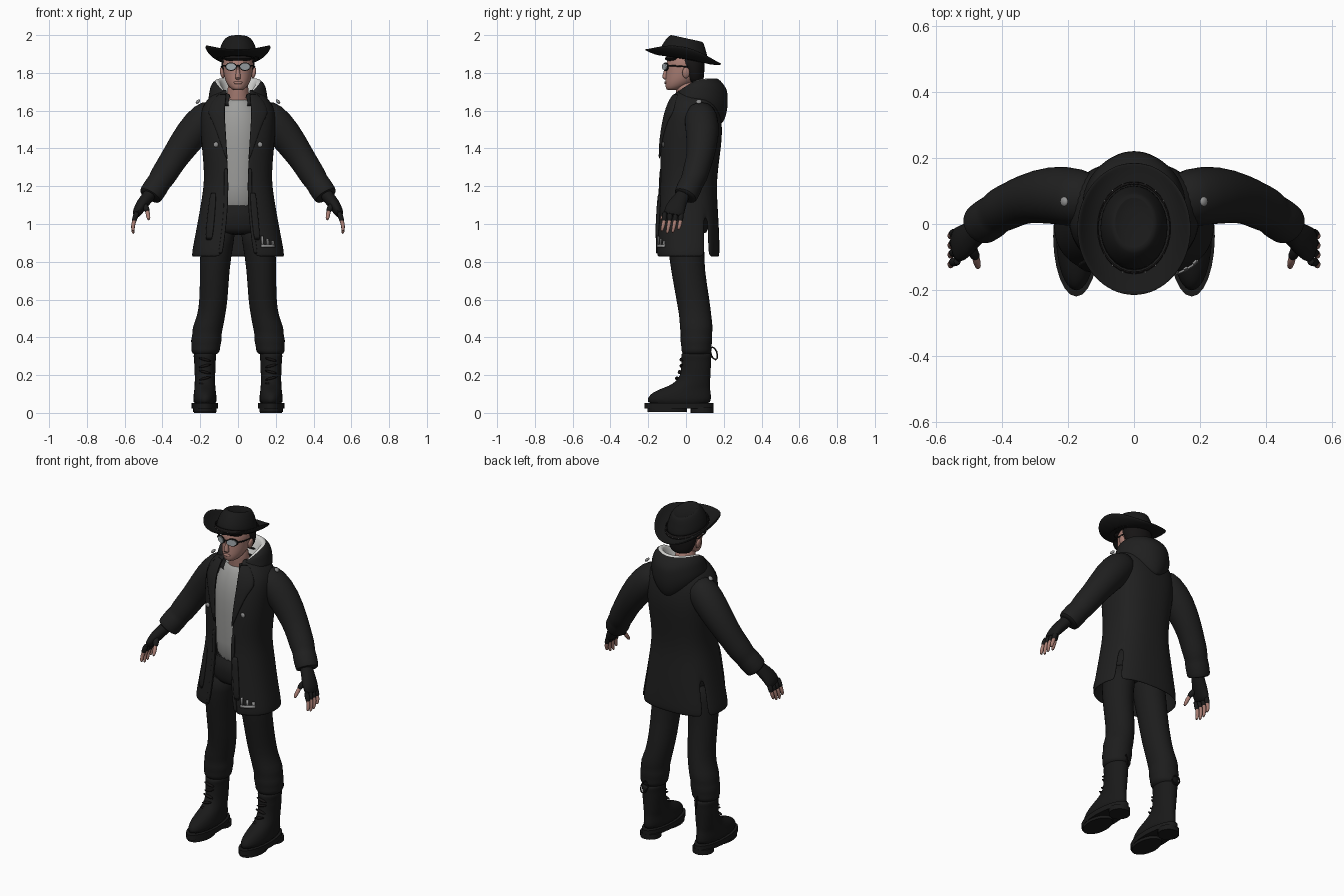
import bpy, bmesh
from math import sin, cos, pi, radians
from mathutils import Vector, Matrix

cube = bpy.data.objects.get("Cube")
if cube:
    bpy.data.objects.remove(cube, do_unlink=True)


def material(name, r, g, b):
    m = bpy.data.materials.new(name)
    m.use_nodes = True
    m.diffuse_color = (r, g, b, 1)
    bsdf = next(n for n in m.node_tree.nodes if n.type == 'BSDF_PRINCIPLED')
    bsdf.inputs["Base Color"].default_value = (r, g, b, 1)
    return m


COAT = material("coat black", .014, .014, .014)
CLOTH = material("trouser black", .012, .012, .012)
LEATHER = material("leather black", .010, .010, .010)
HAIR = material("hair black", .008, .007, .007)
SHIRT = material("shirt grey", .34, .34, .33)
FLEECE = material("fleece white", .68, .68, .66)
SKIN = material("skin", .40, .21, .175)
LENS = material("lens grey", .38, .42, .44)
METAL = material("metal grey", .28, .28, .28)


def finish(name, bm, mats, sub=0, thick=0):
    bmesh.ops.recalc_face_normals(bm, faces=bm.faces)
    for f in bm.faces:
        f.smooth = True
    me = bpy.data.meshes.new(name)
    bm.to_mesh(me)
    bm.free()
    for m in mats:
        me.materials.append(m)
    ob = bpy.data.objects.new(name, me)
    bpy.context.collection.objects.link(ob)
    if thick:
        mod = ob.modifiers.new("Thickness", 'SOLIDIFY')
        mod.thickness, mod.offset = thick, 0
    if sub:
        mod = ob.modifiers.new("Smooth", 'SUBSURF')
        mod.levels = mod.render_levels = sub
    return ob


def loft(name, rings, mats, closed=True, caps=True, sub=1, thick=0, pick=None):
    """Skin a list of point rings; pick(i, j) gives a material index, or None for a hole."""
    bm = bmesh.new()
    rows = [[bm.verts.new(p) for p in r] for r in rings]
    n = len(rows[0])
    for i in range(len(rows) - 1):
        for j in range(n if closed else n - 1):
            k = (j + 1) % n
            index = pick(i, j) if pick else 0
            if index is not None:
                f = bm.faces.new((rows[i][j], rows[i][k], rows[i + 1][k], rows[i + 1][j]))
                f.material_index = index
    if closed and caps:
        bm.faces.new(rows[0])
        bm.faces.new(rows[-1])
    return finish(name, bm, mats, sub, thick)


def ring(x, y, z, rx, ry, n=16):
    return [(x + rx * cos(2 * pi * k / n), y + ry * sin(2 * pi * k / n), z) for k in range(n)]


def tube(name, path, mat, s=1, n=12, sub=1):
    """Path of (x, y, z, radius along y, radius across)."""
    pts = [Vector((s * p[0], p[1], p[2])) for p in path]
    rings = []
    for i, p in enumerate(pts):
        t = (pts[min(i + 1, len(pts) - 1)] - pts[max(i - 1, 0)]).normalized()
        u = (Vector((0, 1, 0)) - t * t.y).normalized()
        v = t.cross(u)
        ru, rv = path[i][3], path[i][-1]
        rings.append([p + u * ru * cos(2 * pi * k / n) + v * rv * sin(2 * pi * k / n)
                      for k in range(n)])
    return loft(name, rings, [mat], sub=sub)


def ball(name, loc, size, mat, tilt=0, seg=16):
    bm = bmesh.new()
    mtx = Matrix.Translation(loc) @ Matrix.Rotation(tilt, 4, 'Y') @ Matrix.Diagonal((*size, 1))
    bmesh.ops.create_uvsphere(bm, u_segments=seg, v_segments=seg // 2, radius=1, matrix=mtx)
    return finish(name, bm, [mat])


# Coat body: height, half width, front y, back y, half opening
LEVELS = [(1.71, .085, -.045, .12, .06), (1.67, .15, -.08, .15, .068), (1.60, .195, -.105, .175, .072),
          (1.50, .192, -.125, .187, .07), (1.40, .184, -.137, .178, .06), (1.25, .170, -.132, .157, .05),
          (1.15, .182, -.137, .157, .05), (1.03, .203, -.145, .165, .058), (.92, .224, -.152, .17, .07),
          (.825, .242, -.157, .172, .085)]
POW = 2.5


def coat_ring(z, a, yf, yb, gap, n=33):
    t0 = pi * .5 - (pi * .5 - (gap / a) ** (POW / 2))
    pts = []
    for k in range(n):
        t = t0 + (2 * pi - 2 * t0) * k / (n - 1)
        sx, cy = sin(t), -cos(t)
        x = a * abs(sx) ** (2 / POW) * (1 if sx > 0 else -1)
        y = abs(cy) ** (2 / POW) * (1 if cy > 0 else -1)
        pts.append((x, (yf + yb) / 2 + (yb - yf) / 2 * y, z))
    return pts


def front(x, z, out=.01):
    """Point just outside the coat front at x, z."""
    for hi, lo in zip(LEVELS, LEVELS[1:]):
        if z >= lo[0]:
            break
    f = min(1, max(0, (hi[0] - z) / (hi[0] - lo[0])))
    a, yf, yb = (hi[i] + (lo[i] - hi[i]) * f for i in (1, 2, 3))
    bulge = (1 - min(1, abs(x) / a) ** POW) ** (1 / POW)
    return (x, (yf + yb) / 2 - (yb - yf) / 2 * bulge - out, z)


def patch(name, rows, mat, thick=.012, out=.01, sub=1):
    """Sheet on the coat front from rows of (z, x0, x1)."""
    rings = [[front(x0 + (x1 - x0) * k / 4, z, out) for k in range(5)] for z, x0, x1 in rows]
    return loft(name, rings, [mat], closed=False, sub=sub, thick=thick)


loft("coat_body", [coat_ring(*l) for l in LEVELS], [COAT], closed=False, sub=2, thick=.014,
     pick=lambda i, j: None if i >= 7 and j in (10, 21) else 0)
for s, side in ((1, "left"), (-1, "right")):
    patch(side + "_lapel", [(1.69, s * .06, s * .10), (1.64, s * .066, s * .145), (1.585, s * .07, s * .165),
                            (1.55, s * .068, s * .135), (1.45, s * .062, s * .10), (1.34, s * .055, s * .06)], COAT)
    ball(side + "_chest_button", front(s * .117, 1.42, .008), (.014, .007, .014), METAL)
    ball(side + "_shoulder_stud", (s * .212, .068, 1.648), (.015, .015, .008), METAL, s * radians(45))
    # Front placket
    patch(side + "_placket", [(z, s * g, s * (g + .022)) for z, g in
                              ((1.30, .053), (1.15, .05), (1.03, .058), (.92, .07), (.84, .083))], COAT, .01, .006)
patch("right_strap", [(1.17, -.145, -.115), (1.05, -.16, -.122), (.91, -.175, -.135)], COAT, .014, .013)
patch("left_strap", [(1.17, .062, .095), (1.05, .07, .105), (.91, .085, .12)], COAT, .014, .013)

# Hem buckle
for k in range(3):
    x = .122 + k * .028
    patch("buckle_prong", [(.935 - .012 * k, x, x + .011), (.88, x + .003, x + .014)], METAL, .006, .012, 0)
patch("buckle_bar", [(.892, .122, .194), (.876, .122, .194)], METAL, .006, .013, 0)

# Hood: angle from front, then radius and height of inside, rim, bulge and bottom edge
HOOD = [(28, .07, 1.66, .082, 1.67, .10, 1.655, .10, 1.62), (60, .07, 1.66, .095, 1.715, .135, 1.68, .14, 1.63),
        (95, .07, 1.67, .115, 1.765, .163, 1.70, .155, 1.63), (130, .08, 1.67, .13, 1.775, .18, 1.70, .17, 1.60),
        (160, .085, 1.67, .13, 1.775, .192, 1.69, .17, 1.55), (180, .085, 1.67, .13, 1.775, .197, 1.68, .172, 1.52)]
rings = []
for s, keys in ((1, HOOD), (-1, HOOD[-2::-1])):
    for deg, *k in keys:
        dx, dy = s * sin(radians(deg)), -cos(radians(deg))
        prof = [(k[0], k[1]), ((k[0] + k[2]) / 2 - .004, (k[1] + k[3]) / 2), (k[2] - .012, k[3] - .004),
                (k[2] + .012, k[3]), (k[4] - .008, k[5] + .04), (k[4], k[5]),
                ((k[4] + k[6]) / 2 + .012, (k[5] + k[7]) / 2), (k[6], k[7]), (k[6] - .03, k[7])]
        rings.append([(dx * r, .03 + dy * r, z) for r, z in prof])
loft("hood", rings, [COAT, FLEECE], closed=False, sub=2, pick=lambda i, j: 1 if j < 3 else 0)

# Shirt, pelvis, neck
loft("shirt", [ring(0, .03, z, a, b, 24) for z, a, b in
               ((1.04, .145, .125), (1.2, .14, .13), (1.4, .15, .14), (1.52, .15, .135),
                (1.60, .13, .115), (1.65, .085, .09), (1.665, .07, .075))], [SHIRT])
loft("pelvis", [ring(0, .01, z, a, b, 24) for z, a, b in
                ((1.12, .135, .11), (1.03, .16, .118), (.97, .165, .112), (.94, .12, .09))], [CLOTH])
loft("neck", [ring(0, y, z, a, b) for z, y, a, b in
              ((1.60, .03, .085, .08), (1.66, .02, .064, .066), (1.70, .005, .056, .06), (1.77, .0, .055, .06))], [SKIN])

# Head and face
loft("head", [ring(0, (f + b) / 2, z, a, (b - f) / 2, 20) for z, a, f, b in
              ((1.708, .022, -.10, -.05), (1.718, .042, -.108, -.01), (1.745, .062, -.112, .04),
               (1.775, .073, -.109, .07), (1.82, .08, -.105, .085), (1.87, .082, -.104, .088),
               (1.91, .06, -.08, .06))], [SKIN])
loft("nose", [ring(0, y, z, a, b, 8) for z, y, a, b in
              ((1.764, -.104, .012, .012), (1.774, -.112, .018, .018), (1.80, -.107, .011, .015),
               (1.84, -.10, .008, .01))], [SKIN])
ball("lips", (0, -.108, 1.748), (.024, .007, .008), SKIN)
loft("hair", [ring(0, y, z, a, b, 20) for z, y, a, b in
              ((1.745, .05, .05, .035), (1.765, .045, .07, .05), (1.81, .04, .086, .058),
               (1.85, .03, .09, .07), (1.89, .01, .085, .09))], [HAIR])
ball("fringe", (0, -.07, 1.876), (.078, .042, .016), HAIR)

# Glasses
for s, side in ((1, "left"), (-1, "right")):
    ball(side + "_ear", (s * .084, .0, 1.80), (.011, .02, .03), SKIN, s * .2)
    for part, y, r, m in (("_frame", -.110, .031, LEATHER), ("_lens", -.116, .026, LENS)):
        loft(side + part, [[(s * (.037 + r * cos(k * pi / 6)), y + yo + .012 * cos(k * pi / 6),
                             1.833 + (r - .008) * sin(k * pi / 6)) for k in range(12)] for yo in (0, .006)],
             [m], sub=0)
    tube(side + "_temple", [(.066, -.10, 1.838, .004), (.084, -.06, 1.837, .004), (.088, .01, 1.832, .004)],
         LEATHER, s, 6, 0)
ball("glasses_bridge", (0, -.116, 1.838), (.012, .005, .004), LEATHER)


# Hat: tilted ellipses, brim sides curling up
def hat_ring(rx, ry, cy, z, slope, curl=0, n=32):
    pts = []
    for k in range(n):
        c, d = cos(2 * pi * k / n), sin(2 * pi * k / n)
        y = cy + ry * d
        pts.append((rx * c, y, z - slope * y + curl * abs(c) ** 2.5))
    return pts


loft("hat_brim", [hat_ring(.085, .11, -.01, 1.872, .17), hat_ring(.125, .155, -.012, 1.872, .18, .012),
                  hat_ring(.158, .188, -.014, 1.879, .19, .034), hat_ring(.173, .202, -.015, 1.883, .19, .055)],
     [LEATHER], caps=False, sub=1, thick=.009)
loft("hat_crown", [hat_ring(.108, .138, -.012, 1.868, .17), hat_ring(.103, .128, -.012, 1.90, .18),
                   hat_ring(.09, .108, -.005, 1.95, .2), hat_ring(.07, .09, .003, 1.98, .22),
                   hat_ring(.058, .078, .005, 1.987, .22), hat_ring(.04, .055, .0, 1.972, .22)], [LEATHER])
loft("hat_band", [hat_ring(.11, .139, -.012, 1.873, .17), hat_ring(.109, .134, -.012, 1.895, .18)],
     [HAIR], caps=False, sub=0, thick=.004)
for p in hat_ring(.111, .14, -.012, 1.882, .17, n=20):
    ball("band_stud", p, (.0025, .0025, .0025), METAL, seg=6)

# Sleeves, gloves and fingers
for s, side in ((1, "left"), (-1, "right")):
    tube(side + "_sleeve", [(.11, .07, 1.605, .07), (.17, .08, 1.565, .092), (.25, .09, 1.475, .09),
                            (.33, .077, 1.36, .074), (.365, .06, 1.305, .071), (.40, .045, 1.25, .07),
                            (.42, .03, 1.218, .062), (.43, .022, 1.203, .067), (.455, .005, 1.165, .065),
                            (.467, -.004, 1.147, .064), (.468, -.005, 1.145, .045)], COAT, s, 18)
    tube(side + "_glove", [(.445, .0, 1.19, .036), (.475, -.02, 1.145, .038, .034), (.505, -.045, 1.11, .05, .034),
                           (.53, -.062, 1.07, .058, .028), (.542, -.068, 1.04, .052, .02)], LEATHER, s)
    for k, tip in enumerate((.965, .95, .955, .975)):
        y = -.112 + k * .029
        tube(side + "_finger", [(.535, y, 1.06, .012), (.55, y - .004, 1.015, .012),
                                (.558, y - .01, .985, .011), (.554, y - .018, tip - .006, .008)], SKIN, s, 8)
        tube(side + "_finger_sleeve", [(.532, y, 1.07, .016), (.547, y - .003, 1.028, .015),
                                       (.551, y - .005, 1.012, .014)], LEATHER, s, 8)
    tube(side + "_thumb_sleeve", [(.505, -.06, 1.11, .02), (.485, -.088, 1.085, .018),
                                  (.478, -.105, 1.062, .015)], LEATHER, s, 8)
    tube(side + "_thumb", [(.482, -.095, 1.075, .013), (.475, -.118, 1.045, .013),
                           (.472, -.135, 1.018, .008)], SKIN, s, 8)

    # Trouser leg with gathered folds above the boot
    legs = ((.99, .085, .005, .08, .10), (.90, .112, -.003, .09, .10), (.75, .125, .01, .079, .09),
            (.60, .128, .037, .076, .09), (.51, .142, .05, .075, .086), (.45, .162, .055, .084, .09),
            (.415, .164, .055, .077, .083), (.385, .168, .055, .085, .088), (.35, .17, .055, .076, .08),
            (.33, .172, .055, .08, .083), (.30, .174, .055, .06, .07))
    loft(side + "_trouser_leg", [ring(s * x, y, z, a, b) for z, x, y, a, b in legs], [CLOTH])

    # Boot, sole and heel
    boot = ((.035, -.037, .062, .172), (.08, -.037, .063, .172), (.11, -.022, .059, .155), (.13, .0, .056, .128),
            (.155, .035, .055, .094), (.20, .05, .054, .08), (.24, .053, .058, .08), (.28, .055, .057, .078),
            (.30, .055, .062, .082), (.325, .055, .06, .08))
    loft(side + "_boot", [ring(s * .175, y, z, a, b, 20) for z, y, a, b in boot], [LEATHER])
    for part, y, a, b, z0, z1 in (("_sole", -.037, .07, .183, .022, .052), ("_heel", .085, .058, .06, 0, .03),
                                  ("_tread", -.10, .062, .105, .006, .03)):
        loft(side + part, [ring(s * .175, y, z, a, b, 24) for z in (z0, z1)], [LEATHER], sub=0)
    for k in range(5):
        z = .15 + k * .033
        ball(side + "_lace", (s * .175, -.062 + k * .014 if k < 3 else -.024, z), (.034, .01, .007), HAIR, .25 * (-1) ** k)
    # Pull loop at the back of the boot
    tube(side + "_pull_loop", [(.175 + .012 * sin(a), .148 + .017 * sin(a) + .008 * cos(a), .315 - .033 * cos(a), .004)
                               for a in [k * pi / 5 for k in range(11)]], HAIR, s, 6, 0)

for ob in bpy.context.scene.objects:
    ob.select_set(ob.type == 'MESH')
    if ob.type == 'MESH':
        bpy.context.view_layer.objects.active = ob
bpy.ops.object.shade_smooth_by_angle(angle=radians(50))
